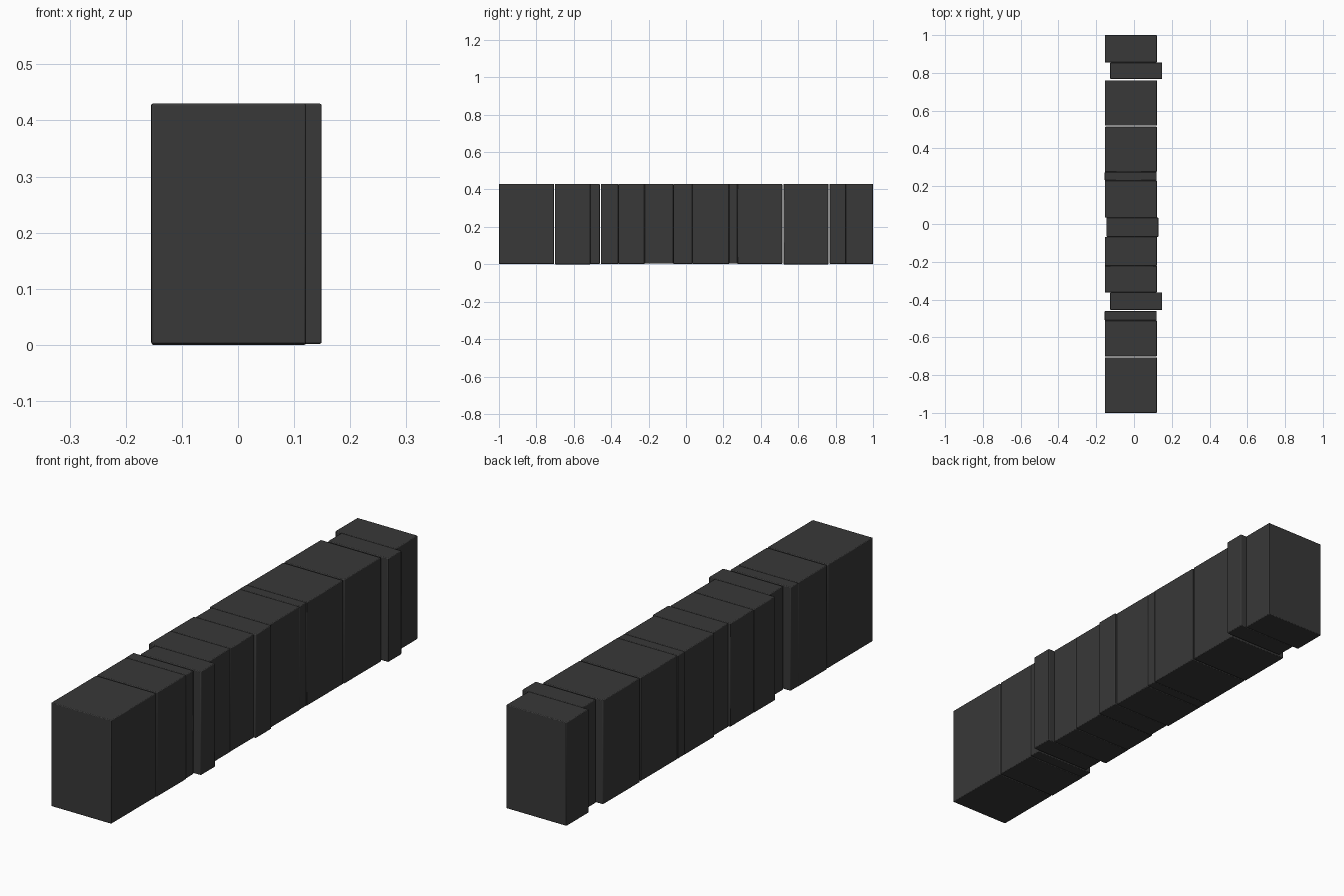
import bpy

if "Cube" in bpy.data.objects:
    bpy.data.objects.remove(bpy.data.objects["Cube"])

mat = bpy.data.materials.new("charcoal")
mat.diffuse_color = (0.04, 0.04, 0.04, 1)
mat.use_nodes = True
mat.node_tree.nodes["Principled BSDF"].inputs["Base Color"].default_value = mat.diffuse_color


def book(name, y0, y1, shift=0.0, z0=0.002, z1=0.43):
    """One solid upright volume with softly broken edges."""
    bpy.ops.mesh.primitive_cube_add(size=1, location=(-0.0165 + shift, (y0 + y1) / 2, (z0 + z1) / 2))
    o = bpy.context.object
    o.name = name
    o.scale = (0.275, y1 - y0, z1 - z0)
    bpy.ops.object.transform_apply(location=False, rotation=False, scale=True)
    b = o.modifiers.new("edge", "BEVEL")
    b.width = 0.003
    b.segments = 2
    o.data.materials.append(mat)
    bpy.ops.object.shade_smooth_by_angle(angle=0.6)
    return o


# row of volumes: y start, y end, how far it is pulled out, base height
row = [
    (-1.0, -0.706, 0, 0.002),
    (-0.701, -0.511, 0, 0.0),
    (-0.511, -0.461, -0.001, 0.002),
    (-0.455, -0.362, 0.028, 0.002),
    (-0.362, -0.222, 0, 0.002),
    (-0.222, -0.068, 0, 0.003),
    (-0.068, 0.034, 0.008, 0.002),
    (0.034, 0.230, 0, 0.002),
    (0.230, 0.275, -0.001, 0.003),
    (0.275, 0.515, 0, 0.002),
    (0.521, 0.761, 0, 0.0),
    (0.768, 0.855, 0.028, 0.002),
    (0.855, 1.0, 0, 0.002),
]
for i, (a, b, s, z) in enumerate(row):
    book(f"book_{i + 1}", a, b, s, z)
